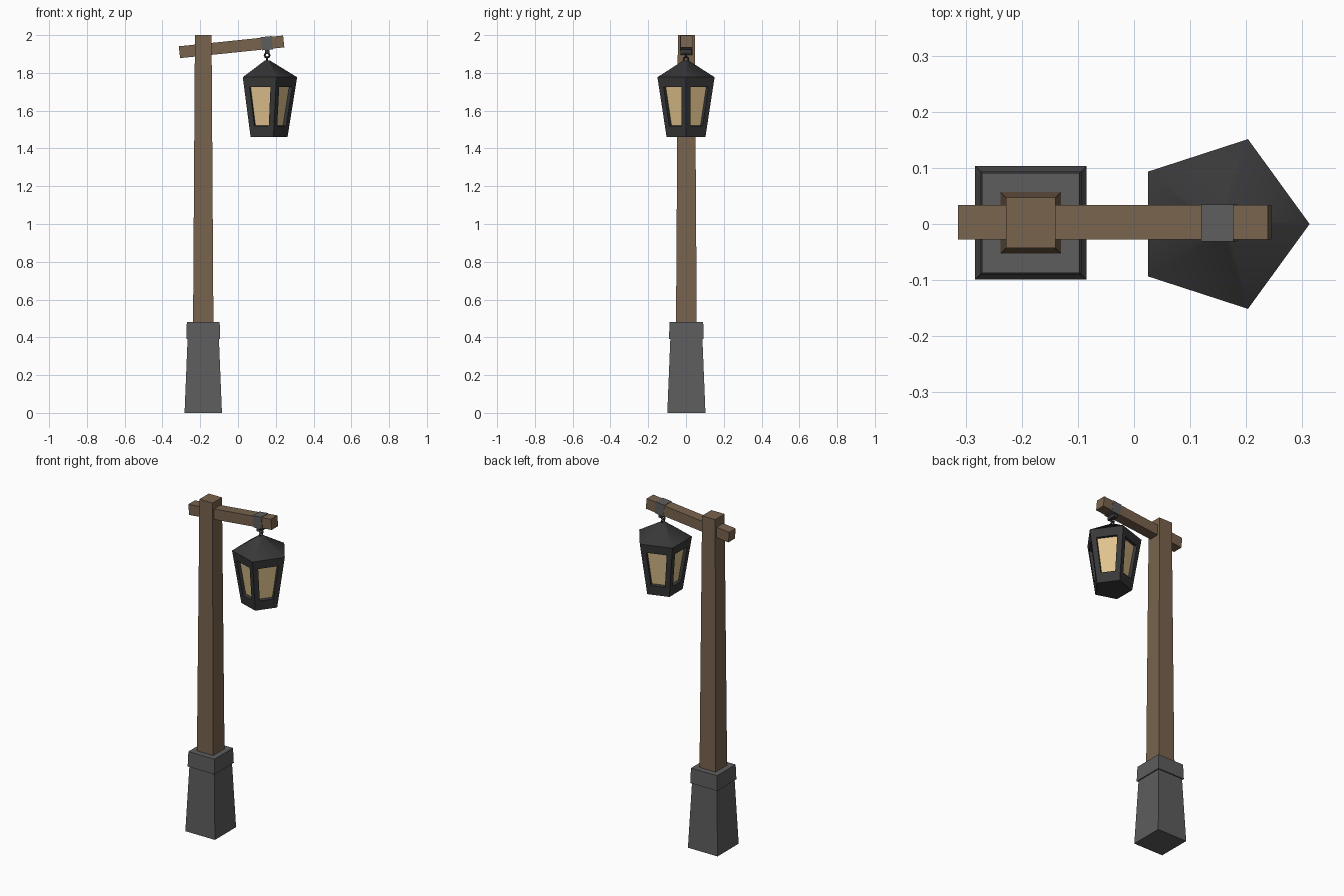
import bpy, bmesh, math
from mathutils import Vector, Matrix

if "Cube" in bpy.data.objects:
    bpy.data.objects.remove(bpy.data.objects["Cube"])


def material(name, rgb):
    m = bpy.data.materials.new(name)
    m.diffuse_color = (*rgb, 1)
    m.use_nodes = True
    m.node_tree.nodes["Principled BSDF"].inputs["Base Color"].default_value = m.diffuse_color
    return m


WOOD = material("wood", (0.19, 0.125, 0.075))
STONE = material("stone", (0.11, 0.11, 0.11))
IRON = material("dark_iron", (0.04, 0.04, 0.042))
GLASS = material("warm_glass", (0.75, 0.55, 0.27))


def finish(name, bm, mat, weld=True):
    if weld:
        bmesh.ops.remove_doubles(bm, verts=bm.verts, dist=1e-5)
    bmesh.ops.recalc_face_normals(bm, faces=bm.faces)
    me = bpy.data.meshes.new(name)
    bm.to_mesh(me)
    bm.free()
    me.materials.append(mat)
    ob = bpy.data.objects.new(name, me)
    bpy.context.collection.objects.link(ob)
    return ob


def loft(name, rings, mat, smooth=False, bottom=True):
    """Skin a stack of equal-length rings and cap the ends."""
    bm = bmesh.new()
    vs = [[bm.verts.new(p) for p in r] for r in rings]
    n = len(vs[0])
    for a, b in zip(vs, vs[1:]):
        for i in range(n):
            f = bm.faces.new((a[i], a[(i + 1) % n], b[(i + 1) % n], b[i]))
            f.smooth = smooth
    if bottom:
        bm.faces.new(vs[0][::-1])
    bm.faces.new(vs[-1])
    return finish(name, bm, mat, weld=False)


def rect(cx, cy, z, hx, hy):
    return [(cx + sx * hx, cy + sy * hy, z)
            for sx, sy in ((-1, -1), (1, -1), (1, 1), (-1, 1))]


def box(name, centre, size, mat, tilt=0.0):
    bm = bmesh.new()
    bmesh.ops.create_cube(bm, size=1)
    m = Matrix.Translation(centre) @ Matrix.Rotation(-tilt, 4, 'Y') @ Matrix.Diagonal((*size, 1))
    bmesh.ops.transform(bm, matrix=m, verts=bm.verts)
    return finish(name, bm, mat)


# Stone base with slightly overhanging collar, and tapered post
PX, PY = -0.184, 0.002
loft("base", [rect(PX, PY, z, h, h + 0.002) for z, h in
              ((0, 0.099), (0.39, 0.083), (0.39, 0.090), (0.48, 0.087))], STONE)
loft("post", [rect(PX, PY, 0.46, 0.054, 0.055), rect(PX, PY, 2.0, 0.044, 0.045)], WOOD)

# Tilted cross arm with metal band
TILT = math.radians(5.9)
box("cross_arm", (-0.034, 0.003, 1.938), (0.555, 0.062, 0.063), WOOD, TILT)
box("arm_band", (0.152, 0.002, 1.957), (0.058, 0.066, 0.070), STONE, TILT)

# Hanger and two chain links
LX = 0.154
box("hanger", (LX, 0, 1.912), (0.024, 0.056, 0.022), IRON)
for i, (z, turn) in enumerate(((1.893, 0), (1.872, 90))):
    bpy.ops.mesh.primitive_torus_add(
        major_segments=8, minor_segments=4, major_radius=0.013, minor_radius=0.005,
        location=(LX, 0, z), rotation=(math.radians(90), 0, math.radians(turn)))
    link = bpy.context.object
    link.name = f"chain_link_{i + 1}"
    link.data.materials.append(IRON)


# Five-sided lantern
def pentagon(z, r):
    return [Vector((LX + r * math.cos(math.tau * i / 5), r * math.sin(math.tau * i / 5), z))
            for i in range(5)]


low, high = pentagon(1.46, 0.108), pentagon(1.777, 0.159)
frame, panes = bmesh.new(), bmesh.new()


def quad(bm, pts):
    bm.faces.new([bm.verts.new(p) for p in pts])


for i in range(5):
    j = (i + 1) % 5
    outer = [low[i], low[j], high[j], high[i]]
    normal = (outer[1] - outer[0]).cross(outer[3] - outer[0]).normalized()

    def at(u, v):
        return outer[0].lerp(outer[1], u).lerp(outer[3].lerp(outer[2], u), v)

    # window opening, recessed behind the frame
    hole = [at(0.21, 0.185), at(0.79, 0.185), at(0.83, 0.84), at(0.17, 0.84)]
    deep = [p - normal * 0.02 for p in hole]
    for k in range(4):
        m = (k + 1) % 4
        quad(frame, (outer[k], outer[m], hole[m], hole[k]))
        quad(frame, (hole[k], hole[m], deep[m], deep[k]))
    quad(panes, deep)
quad(frame, low[::-1])
finish("lantern_frame", frame, IRON)
glass = finish("lantern_glass", panes, GLASS)
# make every pane face outward
bm = bmesh.new()
bm.from_mesh(glass.data)
for f in bm.faces:
    c = f.calc_center_median()
    if f.normal.dot(Vector((c.x - LX, c.y, 0))) < 0:
        f.normal_flip()
bm.to_mesh(glass.data)
bm.free()

# Smooth-shaded roof
loft("lantern_roof", [pentagon(1.777, 0.159), pentagon(1.866, 0.014)], IRON,
     smooth=True, bottom=False)
